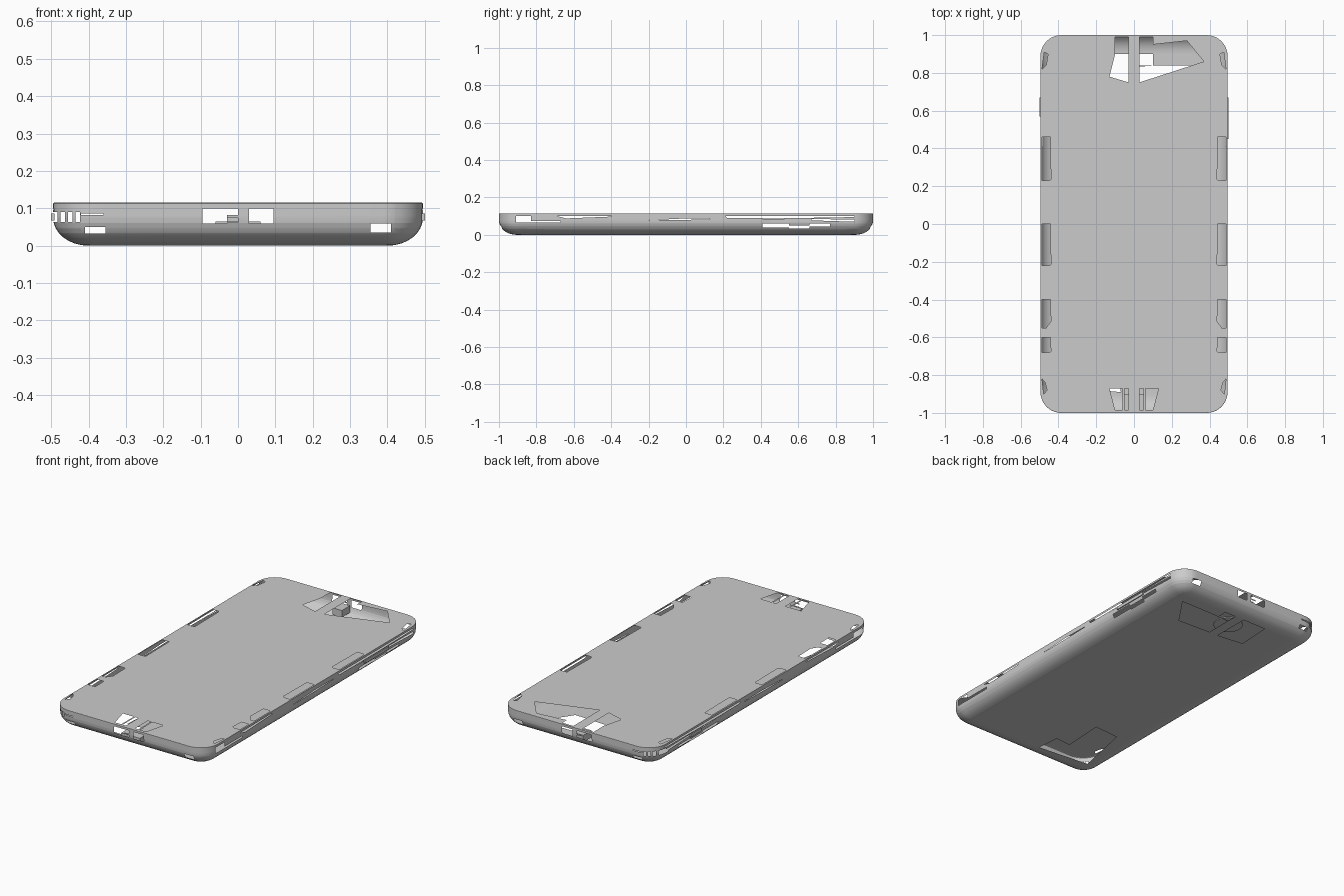
import bpy, bmesh, math
from mathutils import Vector

if "Cube" in bpy.data.objects:
    bpy.data.objects.remove(bpy.data.objects["Cube"])

W, L, H = 0.495, 1.0, 0.115      # half width, half length, height
BEND = 0.095                     # inset of the rounded back edge


def ring(bm, inset, z, n=10):
    """Rounded rectangle of vertices."""
    r = max(0.11 - inset, 0.03)
    out = []
    for k, (sx, sy) in enumerate([(1, 1), (-1, 1), (-1, -1), (1, -1)]):
        for i in range(n + 1):
            a = math.pi / 2 * (k + i / n)
            out.append(bm.verts.new((sx * (W - inset - r) + r * math.cos(a),
                                     sy * (L - inset - r) + r * math.sin(a), z)))
    return out


def cut(bm, poly, axis, lo, hi):
    """Clip a convex prism out of the surface (poly counter-clockwise or not)."""
    area = sum(p[0] * q[1] - q[0] * p[1] for p, q in zip(poly, poly[1:] + poly[:1]))
    if area < 0:
        poly = poly[::-1]
    lift = {'x': lambda a, b, c: Vector((c, a, b)),
            'y': lambda a, b, c: Vector((a, c, b)),
            'z': lambda a, b, c: Vector((a, b, c))}[axis]
    planes = [(lift(0, 0, lo), lift(0, 0, -1)), (lift(0, 0, hi), lift(0, 0, 1))]
    for p, q in zip(poly, poly[1:] + poly[:1]):
        planes.append((lift(p[0], p[1], 0), lift(q[1] - p[1], p[0] - q[0], 0).normalized()))
    faces = list(bm.faces)
    for co, no in planes:
        faces = [f for f in faces if min((v.co - co).dot(no) for v in f.verts) < -1e-6]
        if not faces:
            return
        geom = faces + list({e for f in faces for e in f.edges}) + list({v for f in faces for v in f.verts})
        res = bmesh.ops.bisect_plane(bm, geom=geom, dist=1e-6, plane_co=co, plane_no=no)
        faces = [f for f in res['geom'] if isinstance(f, bmesh.types.BMFace) and f.is_valid
                 and (f.calc_center_median() - co).dot(no) < 0]
    bmesh.ops.delete(bm, geom=faces, context='FACES')


def rect(a0, b0, a1, b1):
    return [(a0, b0), (a1, b0), (a1, b1), (a0, b1)]


def finish(bm, name):
    me = bpy.data.meshes.new(name)
    bm.to_mesh(me)
    bm.free()
    ob = bpy.data.objects.new(name, me)
    bpy.context.collection.objects.link(ob)
    bpy.ops.object.select_all(action='DESELECT')
    ob.select_set(True)
    bpy.context.view_layer.objects.active = ob
    bpy.ops.object.shade_smooth_by_angle(angle=math.radians(35))
    return ob


def box(name, x0, x1, y0, y1, z0, z1):
    bm = bmesh.new()
    bmesh.ops.create_cube(bm, size=1)
    for v in bm.verts:
        v.co = ((x0 + x1) / 2 + v.co.x * (x1 - x0), (y0 + y1) / 2 + v.co.y * (y1 - y0),
                (z0 + z1) / 2 + v.co.z * (z1 - z0))
    return finish(bm, name)


# Hollow back shell with rounded edge and upright rim
bm = bmesh.new()
N = 8
profile = [(BEND * (1 - math.sin(t)), 0.075 * (1 - math.cos(t)))
           for t in [math.pi / 2 * i / N for i in range(N + 1)]] + [(0, H - 0.002), (0.003, H)]
rings = [ring(bm, i, z) for i, z in profile]
for a, b in zip(rings, rings[1:]):
    for i in range(len(a)):
        j = (i + 1) % len(a)
        bm.faces.new((a[i], a[j], b[j], b[i]))
bm.faces.new(rings[0][::-1])

# Side wall slots, through both long sides
for poly in [rect(-.91, .065, -.83, .1), rect(-.83, .065, -.67, .075),
             [(-.69, .1), (-.64, .088), (-.39, .098), (-.41, .102)],
             [(-.2, .078), (0, .08), (.19, .085), (0, .088)],
             [(.21, .1), (.22, .09), (.6, .09), (.9, .095), (.9, .101)],
             [(.35, .088), (.9, .07), (.9, .082)],
             rect(.41, .04, .55, .06), rect(.55, .035, .66, .05), rect(.66, .045, .77, .06)]:
    cut(bm, poly, 'x', .42, .6)
    cut(bm, poly, 'x', -.6, -.42)

# End wall openings, through both ends
ends = [rect(-.095, .06, -.03, .1), rect(-.03, .082, 0, .1), rect(-.03, .062, 0, .074),
        rect(.03, .06, .095, .1), rect(-.41, .033, -.355, .05), rect(-.42, .082, -.36, .086),
        rect(.355, .035, .41, .06)]
ends += [rect(x, .063, x + .012, .09) for x in (-.495, -.475, -.455, -.435)]
for poly in ends:
    cut(bm, poly, 'y', .87, 1.1)
    cut(bm, poly, 'y', -1.1, -.87)

# Openings in the back panel
for poly in [[(-.18, .9), (-.19, .7), (-.03, .68), (-.03, .9)],
             [(.03, .68), (.24, .67), (.37, .86), (.12, .84), (.03, .84)],
             rect(.03, .84, .1, .9),
             [(-.165, -.52), (-.32, -.53), (-.388, -.86), (-.184, -.88)],
             [(-.184, -.764), (-.08, -.755), (-.07, -.89), (-.184, -.88)]]:
    cut(bm, poly, 'z', -.05, .05)
finish(bm, "back_shell")

# Front glass panel with edge notches
bm = bmesh.new()
bm.faces.new(ring(bm, .003, H))
notches = [[(-.13, .78), (-.03, .75), (-.03, .9), (-.1, .9)], rect(-.1, .9, -.03, .99),
           [(.03, .75), (.37, .86), (.28, .97), (.1, .95), (.03, .94)], rect(.03, .94, .1, .99)]
for s in (1, -1):
    notches += [[(s * .13, -.87), (s * .06, -.87), (s * .06, -.985), (s * .1, -.985)],
                rect(s * .03, -.985, s * .05, -.87)]
    for y0, y1, slant in [(.23, .46, 0), (-.22, 0, 0), (-.55, -.4, .03), (-.68, -.6, 0)]:
        notches.append([(s * .488, y0), (s * (.45 + slant / 2), y0), (s * .44, y0 + slant + .005),
                        (s * .443, y1), (s * .488, y1)])
    notches += [[(s * .487, .82), (s * .465, .84), (s * .455, .9), (s * .475, .91)],
                [(s * .487, -.82), (s * .47, -.84), (s * .46, -.88), (s * .478, -.9)]]
for poly in notches:
    cut(bm, poly, 'z', 0, .2)
finish(bm, "front_glass")

# Port blocks at both ends
box("charging_port", -.06, .06, -.985, -.9, .035, .065)
box("audio_socket", -.03, .03, .91, .985, .035, .075)

# Side buttons
box("volume_button", W - .004, W + .005, .45, .67, .068, .086)
box("power_button", -W - .005, -W + .004, .57, .67, .068, .086)

# Lens disc beneath the glass
bm = bmesh.new()
bmesh.ops.create_cone(bm, cap_ends=True, segments=32, radius1=.08, radius2=.08, depth=.004)
bmesh.ops.translate(bm, verts=bm.verts, vec=(-.12, .66, H - .004))
finish(bm, "camera_lens")
